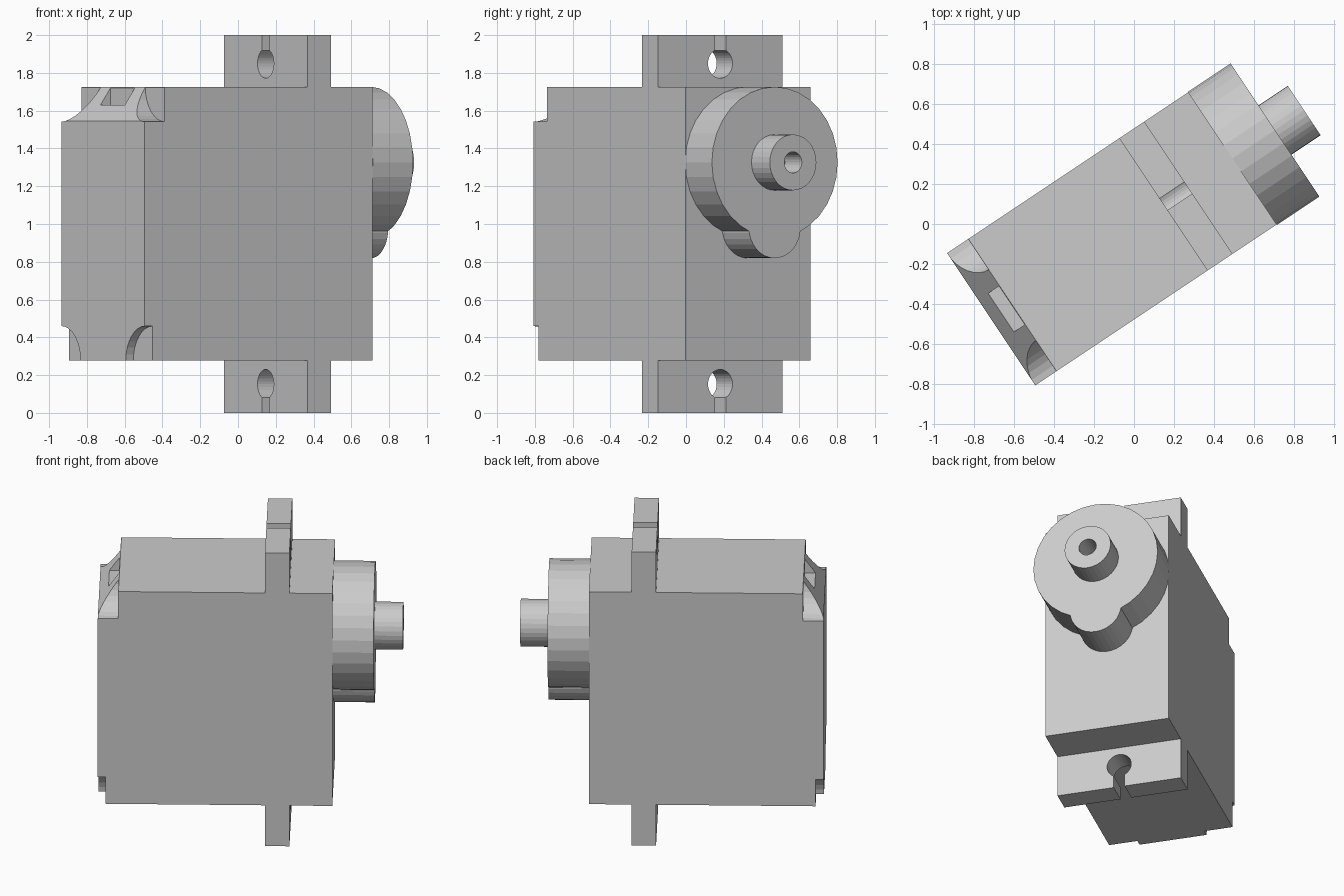
import bpy, bmesh
from math import radians
from mathutils import Matrix

cube = bpy.data.objects.get("Cube")
if cube:
    bpy.data.objects.remove(cube, do_unlink=True)

grey = bpy.data.materials.new("plain grey")
grey.use_nodes = True
grey.diffuse_color = (0.6, 0.6, 0.6, 1)
grey.node_tree.nodes["Principled BSDF"].inputs["Base Color"].default_value = (0.6, 0.6, 0.6, 1)

# The whole model is built along x, then turned about z
TURN = Matrix.Rotation(radians(33.69), 4, 'Z')
HALF = 0.397                 # half the body width
BACK, FACE = -0.858, 0.592   # ends of the body
LOW, HIGH = 0.278, 1.726     # bottom and top of the body
SHELF = 1.545                # foot of the rear slope
AXIS_Z = 1.326               # height of the output shaft


def finish(name, bm):
    bmesh.ops.recalc_face_normals(bm, faces=bm.faces)
    bm.transform(TURN)
    mesh = bpy.data.meshes.new(name)
    bm.to_mesh(mesh)
    bm.free()
    mesh.materials.append(grey)
    obj = bpy.data.objects.new(name, mesh)
    bpy.context.collection.objects.link(obj)
    return obj


def prism(name, profile, half=HALF):
    """Side profile in x and z, extruded across the width."""
    bm = bmesh.new()
    face = bm.faces.new([bm.verts.new((x, -half, z)) for x, z in profile])
    new = bmesh.ops.extrude_face_region(bm, geom=[face])["geom"]
    moved = [v for v in new if isinstance(v, bmesh.types.BMVert)]
    bmesh.ops.translate(bm, verts=moved, vec=(0, 2 * half, 0))
    return finish(name, bm)


def box(name, x0, x1, half, z0, z1):
    return prism(name, [(x0, z0), (x1, z0), (x1, z1), (x0, z1)], half)


def rod(name, x0, x1, y, z, radius, sides=32):
    """Cylinder lying along x."""
    bm = bmesh.new()
    place = Matrix.Translation(((x0 + x1) / 2, y, z)) @ Matrix.Rotation(radians(90), 4, 'Y')
    bmesh.ops.create_cone(bm, cap_ends=True, segments=sides, radius1=radius,
                          radius2=radius, depth=x1 - x0, matrix=place)
    return finish(name, bm)


def combine(obj, other, operation='DIFFERENCE'):
    other.hide_render = True
    mod = obj.modifiers.new("combine", 'BOOLEAN')
    mod.operation, mod.solver, mod.object = operation, 'EXACT', other
    bpy.context.view_layer.objects.active = obj
    bpy.ops.object.modifier_apply(modifier=mod.name)
    bpy.data.objects.remove(other, do_unlink=True)


# Body with a sloped upper rear edge
body = prism("body", [(BACK, LOW), (FACE, LOW), (FACE, HIGH), (-0.73, HIGH), (BACK, SHELF)])

# Rounded scoops in the four rear corners, centred just outside the body edges
for side in (-1, 1):
    y = side * (HALF + 0.004)
    combine(body, rod("upper_scoop", -1, -0.732, y, HIGH + 0.004, 0.189))
    combine(body, rod("lower_scoop", -1, -0.81, y, LOW - 0.004, 0.186))

# Cable notch in the slope
combine(body, box("cable_notch", -1, -0.734, 0.116, 1.63, 1.9))

# Mounting tabs with a screw hole and an open slot
for name, z0, z1, hole_z, edge in (("upper_tab", HIGH, 2.0, 1.85, 2.1),
                                   ("lower_tab", 0.0, LOW, 0.152, -0.1)):
    tab = box(name, 0.176, 0.327, HALF, z0, z1)
    combine(tab, rod("screw_hole", 0, 0.5, 0, hole_z, 0.078))
    combine(tab, box("slot", 0, 0.5, 0.035, min(hole_z, edge), max(hole_z, edge)))

# Gear housing: large round boss merged with a small one below
housing = rod("gear_housing", FACE, 0.847, 0, AXIS_Z, 0.4)
combine(housing, rod("small_boss", FACE, 0.847, 0, 0.984, 0.165), 'UNION')

# Output shaft with a screw hole in its end
shaft = rod("output_shaft", 0.847, 1.022, 0, AXIS_Z, 0.148)
combine(shaft, rod("shaft_hole", 0.86, 1.1, 0, AXIS_Z, 0.056, 24))
